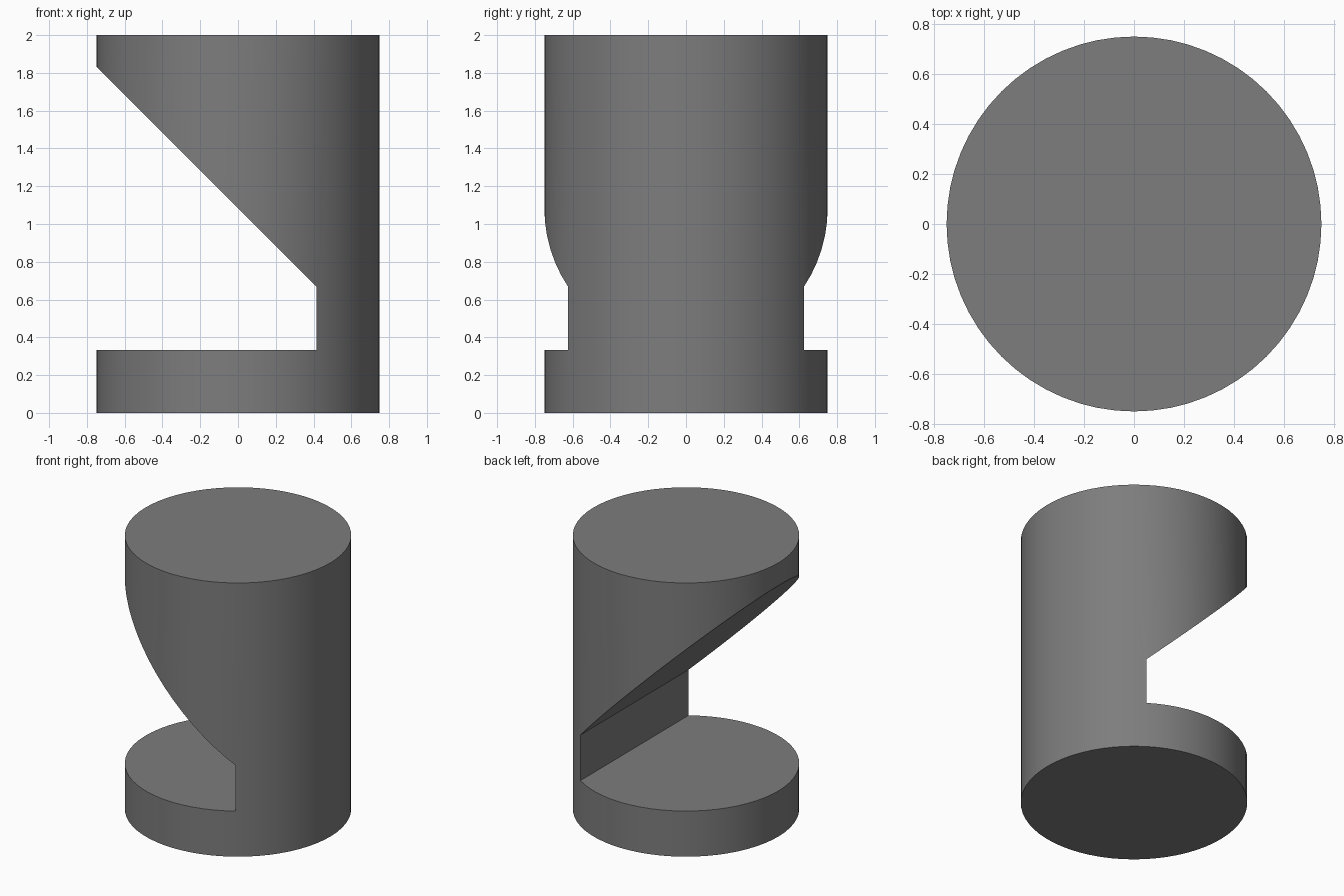
import bpy, bmesh, math

if "Cube" in bpy.data.objects:
    bpy.data.objects.remove(bpy.data.objects["Cube"])

RADIUS, HEIGHT = 0.75, 2.0

# Solid round body standing on the ground
bpy.ops.mesh.primitive_cylinder_add(vertices=64, radius=RADIUS, depth=HEIGHT,
                                    location=(0, 0, HEIGHT / 2))
body = bpy.context.object
body.name = "notched_cylinder"

# Dark grey surface
dark_grey = bpy.data.materials.new("dark_grey")
dark_grey.diffuse_color = (0.205, 0.205, 0.205, 1)
dark_grey.use_nodes = True
dark_grey.node_tree.nodes["Principled BSDF"].inputs["Base Color"].default_value = dark_grey.diffuse_color
body.data.materials.append(dark_grey)

# Notch cutter: side profile (x, z) extruded along y
profile = [(-1.0, 0.3333), (0.4167, 0.3333), (0.4167, 0.6667), (-1.0, 2.0834)]
bm = bmesh.new()
face = bm.faces.new([bm.verts.new((x, -1, z)) for x, z in profile])
ext = bmesh.ops.extrude_face_region(bm, geom=[face])
bmesh.ops.translate(bm, vec=(0, 2, 0),
                    verts=[v for v in ext["geom"] if isinstance(v, bmesh.types.BMVert)])
bmesh.ops.recalc_face_normals(bm, faces=bm.faces)
mesh = bpy.data.meshes.new("notch_cutter")
bm.to_mesh(mesh)
bm.free()
mesh.materials.append(dark_grey)
cutter = bpy.data.objects.new("notch_cutter", mesh)
cutter.hide_render = True
bpy.context.collection.objects.link(cutter)

# Cut the notch, then discard the cutter
cut = body.modifiers.new("notch", 'BOOLEAN')
cut.operation = 'DIFFERENCE'
cut.solver = 'EXACT'
cut.object = cutter
bpy.context.view_layer.objects.active = body
bpy.ops.object.modifier_apply(modifier=cut.name)
bpy.data.objects.remove(cutter)

# Smooth round wall with crisp edges
body.select_set(True)
bpy.ops.object.shade_smooth_by_angle(angle=math.radians(30))
